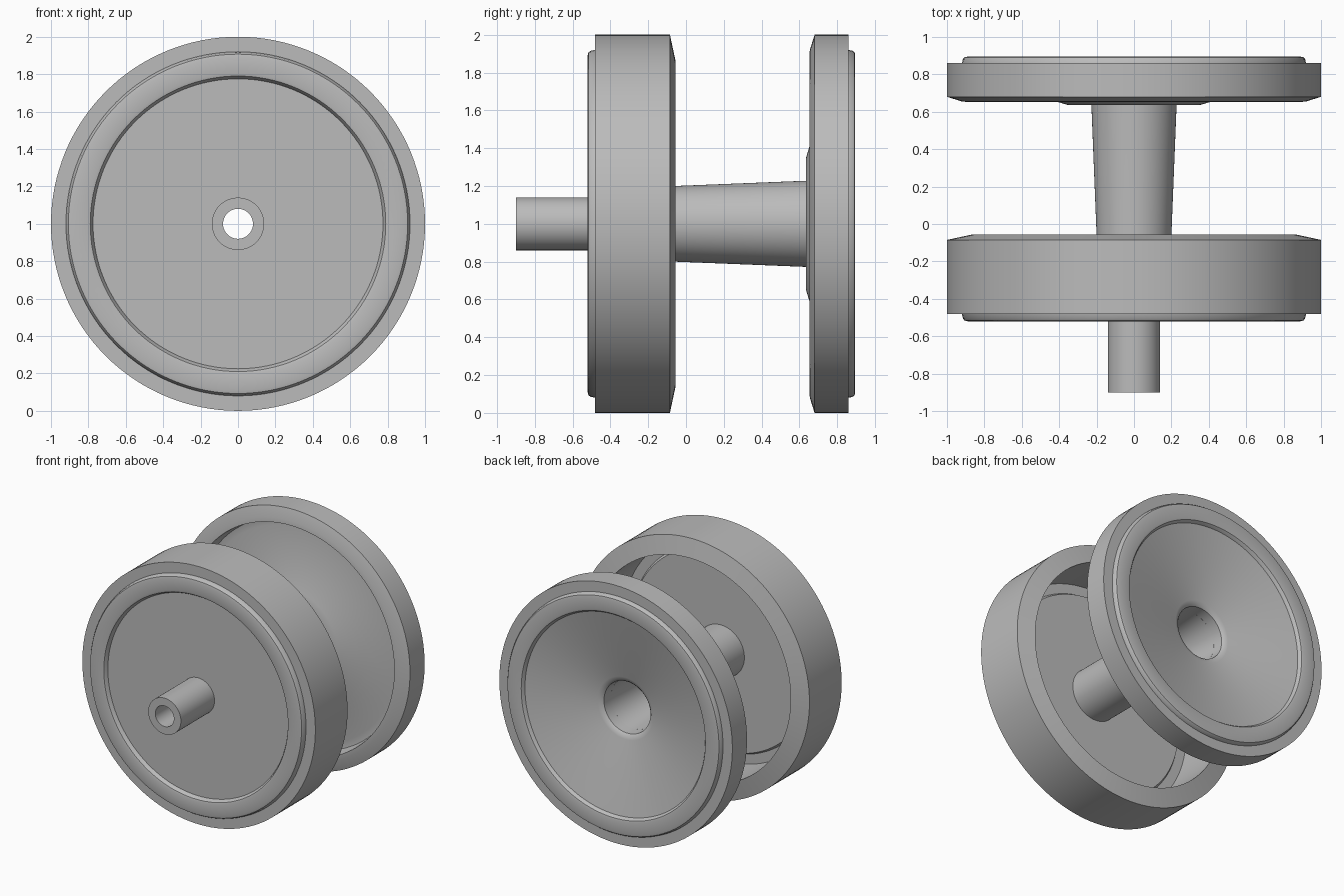
import bpy, bmesh, math
from mathutils import Matrix, Vector

cube = bpy.data.objects.get("Cube")
if cube:
    bpy.data.objects.remove(cube, do_unlink=True)

grey = bpy.data.materials.new("plain grey")
grey.use_nodes = True
colour = (0.5, 0.5, 0.5, 1)
grey.diffuse_color = colour
grey.node_tree.nodes["Principled BSDF"].inputs["Base Color"].default_value = colour

CENTRE = Vector((0, 0, 1))
STEPS = 128


def lathe(name, profile, closed=False):
    """Turn (radius, y) points around the horizontal axle."""
    bm = bmesh.new()
    verts = [bm.verts.new((r, y, 1)) for r, y in profile]
    pairs = list(zip(verts, verts[1:]))
    if closed:
        pairs.append((verts[-1], verts[0]))
    edges = [bm.edges.new(p) for p in pairs]
    bmesh.ops.spin(bm, geom=verts + edges, cent=CENTRE, axis=(0, 1, 0),
                   angle=math.tau, steps=STEPS, use_merge=True)
    bmesh.ops.remove_doubles(bm, verts=bm.verts, dist=0.0001)
    bmesh.ops.recalc_face_normals(bm, faces=bm.faces)
    mesh = bpy.data.meshes.new(name)
    bm.to_mesh(mesh)
    bm.free()
    mesh.materials.append(grey)
    obj = bpy.data.objects.new(name, mesh)
    bpy.context.collection.objects.link(obj)
    bpy.ops.object.select_all(action='DESELECT')
    obj.select_set(True)
    bpy.context.view_layer.objects.active = obj
    bpy.ops.object.shade_smooth_by_angle(angle=math.radians(32))
    return obj


def bead(base, top):
    """Rounded raised ring, listed from its outer foot to its inner foot."""
    h = top - base
    return [(0.92, base), (0.915, base + h * 0.6), (0.907, base + h * 0.9),
            (0.89, top), (0.805, top), (0.79, base + h * 0.9),
            (0.782, base + h * 0.6), (0.775, base + h * 0.2)]


# Deep front wheel, hollow towards the back, with a raised plate inside
lathe("front_wheel", bead(-0.48, -0.52) + [
    (0.14, -0.488), (0.14, -0.43), (0.77, -0.43), (0.785, -0.455),
    (0.86, -0.455), (0.86, -0.055), (1, -0.085), (1, -0.48)], closed=True)

# Shallow rear wheel with a dished web
lathe("rear_wheel", bead(0.86, 0.895) + [
    (0.24, 0.742), (0.215, 0.735), (0.2, 0.72), (0.195, 0.635),
    (0.35, 0.635), (0.4, 0.65), (0.82, 0.77), (0.87, 0.765),
    (0.885, 0.652), (0.92, 0.655), (1, 0.68), (1, 0.86)], closed=True)

# Tapered hollow hub between the wheels
lathe("hub", [(0.2, -0.43), (0.2, -0.06), (0.228, 0.64), (0.195, 0.64),
              (0.15, 0), (0.13, -0.42), (0.08, -0.43)], closed=True)

# Hollow spindle at the front
lathe("front_spindle", [(0.14, -0.9), (0.14, -0.43), (0.08, -0.43),
                        (0.08, -0.9)], closed=True)
